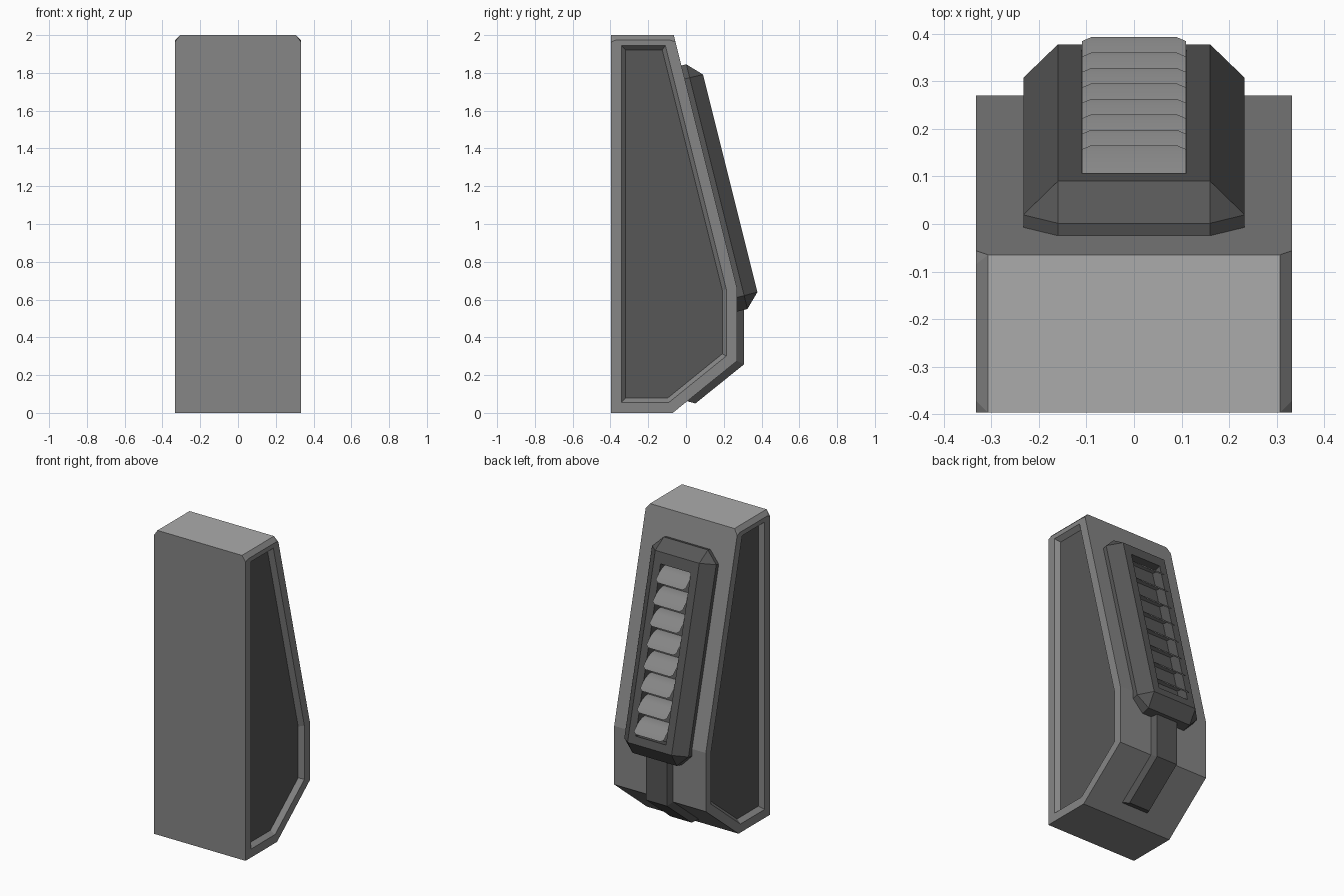
import bpy, bmesh
from mathutils import Vector

if "Cube" in bpy.data.objects:
    bpy.data.objects.remove(bpy.data.objects["Cube"])


def material(name, grey):
    mat = bpy.data.materials.new(name)
    mat.diffuse_color = (grey, grey, grey, 1)
    mat.use_nodes = True
    mat.node_tree.nodes["Principled BSDF"].inputs["Base Color"].default_value = mat.diffuse_color
    return mat


MID = material("mid_grey", 0.24)
DARK = material("dark_grey", 0.095)
LIGHT = material("light_grey", 0.41)


def make_object(name, bm, mats, recalc=True):
    if recalc:
        bmesh.ops.recalc_face_normals(bm, faces=bm.faces[:])
    mesh = bpy.data.meshes.new(name)
    bm.to_mesh(mesh)
    bm.free()
    for mat in mats:
        mesh.materials.append(mat)
    obj = bpy.data.objects.new(name, mesh)
    bpy.context.collection.objects.link(obj)
    return obj


def loft(rings):
    """Closed skin through equal-length rings of points, capped at both ends."""
    bm = bmesh.new()
    loops = [[bm.verts.new(p) for p in ring] for ring in rings]
    n = len(loops[0])
    for a, b in zip(loops, loops[1:]):
        for i in range(n):
            j = (i + 1) % n
            bm.faces.new((a[i], a[j], b[j], b[i]))
    bm.faces.new(loops[0])
    bm.faces.new(loops[-1])
    bmesh.ops.remove_doubles(bm, verts=bm.verts[:], dist=1e-4)
    return bm


# Body: side profile (y, z) extruded across x
W = 0.333
profile = [(-0.397, 0), (-0.07, 0), (0.27, 0.275), (0.27, 0.66), (-0.065, 2), (-0.397, 2)]
bm = loft([[(x, y, z) for y, z in profile] for x in (-W, W)])
bmesh.ops.recalc_face_normals(bm, faces=bm.faces[:])

# Recessed side panels with sloped walls and dark floors
sides = [f for f in bm.faces if abs(f.normal.x) > 0.9]
bmesh.ops.inset_individual(bm, faces=sides, thickness=0.056, use_even_offset=True)
bmesh.ops.inset_individual(bm, faces=sides, thickness=0.022, depth=-0.03, use_even_offset=True)
for f in sides:
    f.material_index = 1

# Chamfer along the two top side edges, light top face
top_edges = [e for e in bm.edges
             if all(v.co.z > 1.99 and abs(v.co.x) > W - 0.001 for v in e.verts)
             and abs(e.verts[0].co.x - e.verts[1].co.x) < 0.001]
bmesh.ops.bevel(bm, geom=top_edges, offset=0.026, segments=1, affect='EDGES', material=0)
bm.normal_update()
for f in bm.faces:
    if f.normal.z > 0.95 and f.calc_center_median().z > 1.99:
        f.material_index = 2
make_object("body", bm, [MID, DARK, LIGHT])

# Frame of the sloped back: x across, s up the slope, h out of it
ORIGIN = Vector((0, 0.27, 0.66))
UP = Vector((0, -0.335, 1.34)).normalized()
OUT = Vector((0, 1.34, 0.335)).normalized()


def on_slope(x, s, h):
    return ORIGIN + Vector((x, 0, 0)) + UP * s + OUT * h


def slope_ring(half, s0, s1, cut, h):
    """Rectangle with cut corners, parallel to the slope."""
    pts = [(half, s0 + cut), (half, s1 - cut), (half - cut, s1), (cut - half, s1),
           (-half, s1 - cut), (-half, s0 + cut), (cut - half, s0), (half - cut, s0)]
    return [on_slope(x, s, h) for x, s in pts]


# Vent housing with chamfered rim and a rectangular opening
make_object("vent_housing", loft([
    slope_ring(0.233, -0.12, 1.215, 0.073, -0.03),
    slope_ring(0.233, -0.12, 1.215, 0.073, 0.027),
    slope_ring(0.16, -0.046, 1.141, 0, 0.1),
    slope_ring(0.11, 0.005, 1.07, 0, 0.1),
    slope_ring(0.11, 0.005, 1.07, 0, 0.03)]), [DARK])

# Louvre slats: thin curved sheets with clipped outer corners
section = [(0, 0, 0.09), (0.014, -0.005, 0.109), (0.042, -0.022, 0.109),
           (0.07, -0.045, 0.109), (0.09, -0.072, 0.109), (0.1, -0.1, 0.109)]
bm = bmesh.new()
for k in range(8):
    tip = 0.024 + 0.134 * k
    rows = [[bm.verts.new(on_slope(x, tip + ds, 0.133 + dh)) for x in (w, -w)]
            for ds, dh, w in section]
    for a, b in zip(rows, rows[1:]):
        bm.faces.new((a[0], a[1], b[1], b[0])).smooth = True
make_object("vent_slats", bm, [MID], recalc=False)

# Raised strip that runs from the vent down around the lower bend
base = [(0.26, 0.62), (0.26, 0.28), (0.0, 0.0635)]
outer = [(0.306, 0.62), (0.306, 0.256), (0.05, 0.05)]
make_object("lower_strip", loft([
    [(0.1, *b), (0.076, *o), (-0.076, *o), (-0.1, *b)] for b, o in zip(base, outer)]), [DARK])
